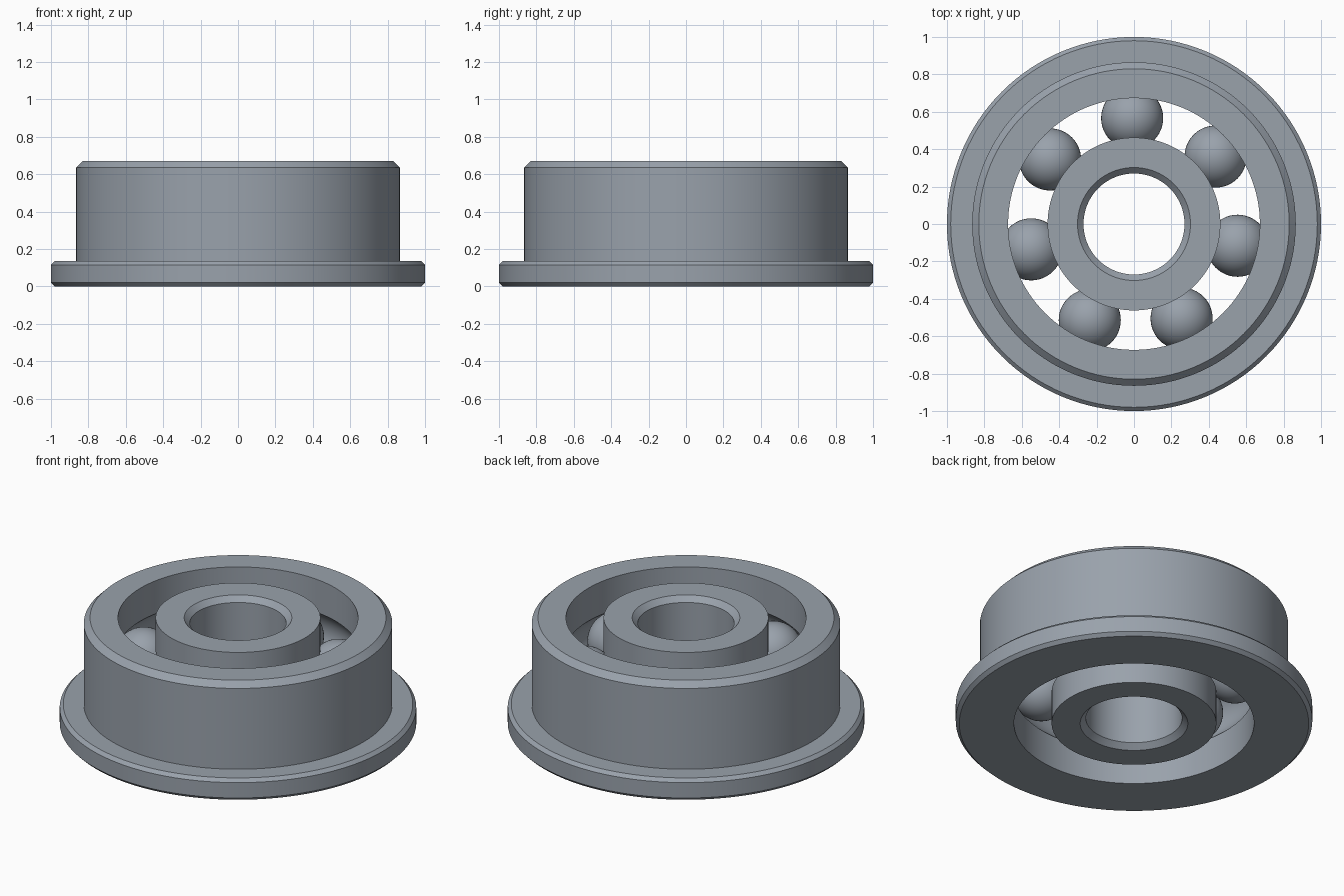
import bpy, bmesh
from math import sin, cos, asin, pi, radians, tau

cube = bpy.data.objects.get("Cube")
if cube:
    bpy.data.objects.remove(cube, do_unlink=True)

HEIGHT, MID = 0.67, 0.335
PITCH, BALL_R, GROOVE_R = 0.566, 0.166, 0.169
BALLS, SEGMENTS = 7, 128

steel = bpy.data.materials.new("brushed steel grey")
steel.use_nodes = True
colour = (0.32, 0.36, 0.41, 1)
steel.diffuse_color = colour
steel.node_tree.nodes["Principled BSDF"].inputs["Base Color"].default_value = colour


def finish(name, bm):
    """Turn a bmesh into a smooth-shaded steel object."""
    bmesh.ops.recalc_face_normals(bm, faces=bm.faces)
    mesh = bpy.data.meshes.new(name)
    bm.to_mesh(mesh)
    bm.free()
    mesh.materials.append(steel)
    obj = bpy.data.objects.new(name, mesh)
    bpy.context.collection.objects.link(obj)
    bpy.ops.object.select_all(action='DESELECT')
    obj.select_set(True)
    bpy.context.view_layer.objects.active = obj
    bpy.ops.object.shade_smooth_by_angle(angle=radians(30))
    return obj


def lathe(name, profile):
    """Revolve a closed (radius, z) profile about the z axis."""
    bm = bmesh.new()
    rings = []
    for i in range(SEGMENTS):
        a = tau * i / SEGMENTS
        rings.append([bm.verts.new((r * cos(a), r * sin(a), z)) for r, z in profile])
    n = len(profile)
    for i in range(SEGMENTS):
        a, b = rings[i], rings[(i + 1) % SEGMENTS]
        for j in range(n):
            k = (j + 1) % n
            bm.faces.new((a[j], b[j], b[k], a[k]))
    return finish(name, bm)


def groove(wall, side, steps=16):
    """Ball-race arc cut into a wall, from bottom to top; side is +1 outward."""
    half = pi / 2 - asin(abs(wall - PITCH) / GROOVE_R)
    angles = [half * (2 * i / steps - 1) for i in range(steps + 1)]
    return [(PITCH + side * GROOVE_R * cos(t), MID + GROOVE_R * sin(t)) for t in angles]


# Outer ring with chamfered flange and inner ball race
OUTER_WALL = 0.673
lathe("flanged_outer_ring",
      [(OUTER_WALL, 0), (0.98, 0), (1, 0.02), (1, 0.115), (0.98, 0.135),
       (0.865, 0.135), (0.865, 0.635), (0.83, HEIGHT), (OUTER_WALL, HEIGHT)]
      + groove(OUTER_WALL, 1)[::-1])

# Inner ring with chamfered bore and outer ball race
INNER_WALL = 0.462
lathe("inner_ring",
      [(INNER_WALL, HEIGHT), (0.302, HEIGHT), (0.27, HEIGHT - 0.032),
       (0.27, 0.032), (0.302, 0), (INNER_WALL, 0)]
      + groove(INNER_WALL, -1))

# Balls spaced around the race
for i in range(BALLS):
    a = radians(91) + tau * i / BALLS
    bm = bmesh.new()
    bmesh.ops.create_uvsphere(bm, u_segments=48, v_segments=24, radius=BALL_R)
    ball = finish(f"ball_{i + 1}", bm)
    ball.location = (PITCH * cos(a), PITCH * sin(a), MID)
